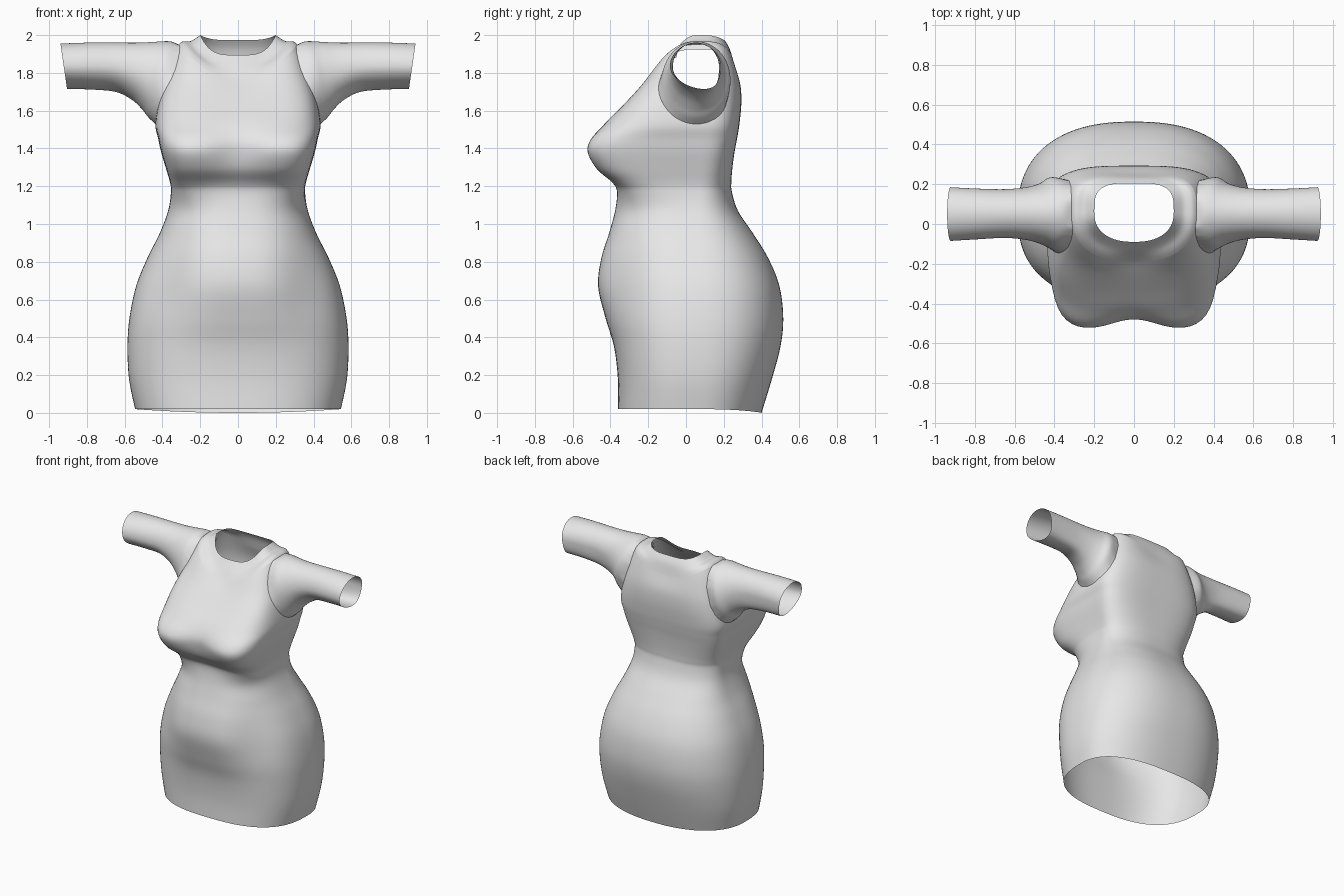
import bpy
import bmesh
import math
from mathutils import Vector
from mathutils.bvhtree import BVHTree

cube = bpy.data.objects.get("Cube")
if cube:
    bpy.data.objects.remove(cube)

SEGMENTS = 112
STEPS = 5

grey = bpy.data.materials.new("light_grey_fabric")
grey.use_nodes = True
colour = (0.8, 0.8, 0.8, 1)
grey.diffuse_color = colour
grey.node_tree.nodes["Principled BSDF"].inputs["Base Color"].default_value = colour


def ramp(value, low, high):
    t = min(1, max(0, (value - low) / (high - low)))
    return t * t * (3 - 2 * t)


def bump(x, width, z, middle, height, power):
    return math.exp(-abs(x / width) ** power - ((z - middle) / height) ** 2)


def spline_rings(keys, steps):
    """Catmull-Rom interpolation between matching key rings."""
    rings = []
    last = len(keys) - 1
    for i in range(last):
        a, b, c, d = (keys[min(last, max(0, i + k))] for k in (-1, 0, 1, 2))
        for step in range(steps):
            t = step / steps
            rings.append([
                0.5 * (2 * q + (r - p) * t + (2 * p - 5 * q + 4 * r - s) * t ** 2
                       + (3 * q - p - 3 * r + s) * t ** 3)
                for p, q, r, s in zip(a, b, c, d)])
    rings.append(keys[-1])
    return rings


def loft(rings):
    bm = bmesh.new()
    rows = [[bm.verts.new(p) for p in ring] for ring in rings]
    for low, high in zip(rows, rows[1:]):
        for i in range(len(low)):
            j = (i + 1) % len(low)
            bm.faces.new((low[i], low[j], high[j], high[i]))
    return bm


def finish(bm, name):
    bmesh.ops.recalc_face_normals(bm, faces=bm.faces[:])
    mesh = bpy.data.meshes.new(name)
    for face in bm.faces:
        face.smooth = True
    bm.to_mesh(mesh)
    bm.free()
    mesh.materials.append(grey)
    obj = bpy.data.objects.new(name, mesh)
    bpy.context.collection.objects.link(obj)
    return obj


def body_ring(z, half_width, front, back, side_lift=0, back_lift=0):
    """Soft box section whose sides and back may sit higher than its front."""
    centre = 0.06
    n_front = (2.65 + 2.6 * ramp(z, 1.08, 1.28) - 1.2 * ramp(z, 1.42, 1.55)
               - 1.7 * ramp(z, 1.6, 1.8))
    n_back = 2.4 + 1.1 * ramp(z, 1.1, 1.5)
    lift_power = 2 + 2 * ramp(z, 1.78, 1.89)
    points = []
    for i in range(SEGMENTS):
        angle = math.tau * i / SEGMENTS
        c, s = math.cos(angle), math.sin(angle)
        n = n_back if s > 0 else n_front
        radius = (abs(c) ** n + abs(s) ** n) ** (-1 / n)
        x = half_width * c * radius
        depth = back - centre if s > 0 else centre - front
        y = centre + depth * s * radius
        base = back_lift if s > 0 else 0
        rise = base + (side_lift - base) * abs(x / half_width) ** lift_power
        if s < 0:
            # Shallow hollow down the middle of the chest, and a rounded belly
            y -= 0.055 * bump(x, 0.16, z, 1.38, 0.12, 2) * s
            y += 0.087 * bump(x, 0.33, z, 0.72, 0.24, 4) * s
        points.append(Vector((x, y, z + rise)))
    return points


# Body from hem to collar seam: front height, half width, front, back, lifts
body_rows = [
    (0.02, 0.545, -0.36, 0.40, 0, -0.02),
    (0.18, 0.577, -0.36, 0.455),
    (0.35, 0.585, -0.373, 0.50),
    (0.50, 0.575, -0.388, 0.515),
    (0.67, 0.54, -0.382, 0.495),
    (0.82, 0.48, -0.375, 0.435),
    (0.95, 0.415, -0.373, 0.355),
    (1.07, 0.37, -0.365, 0.275),
    (1.17, 0.355, -0.365, 0.243),
    (1.22, 0.36, -0.395, 0.24),
    (1.29, 0.38, -0.48, 0.245),
    (1.38, 0.407, -0.532, 0.257),
    (1.45, 0.422, -0.512, 0.27),
    (1.53, 0.438, -0.437, 0.283),
    (1.62, 0.418, -0.34, 0.293, 0.03, 0.02),
    (1.70, 0.38, -0.26, 0.287, 0.08, 0.04),
    (1.77, 0.315, -0.19, 0.255, 0.18, 0.07),
]
# Collar band from its seam to the neck opening
collar_rows = [
    (1.84, 0.25, -0.135, 0.232, 0.128, 0.085),
    (1.895, 0.20, -0.09, 0.205, 0.105, 0.078),
]
rings = spline_rings([body_ring(*row) for row in body_rows + collar_rows], STEPS)
seam = (len(body_rows) - 1) * STEPS
body = loft(rings[:seam + 1])
surface = BVHTree.FromBMesh(body)
finish(loft(rings[seam:]), "collar")


def sleeve_ring(x_top, x_bottom, front, back, top, bottom):
    sag = 0.045 * ramp(x_top, 0.36, 0.65)
    points = []
    for i in range(SEGMENTS):
        angle = math.tau * i / SEGMENTS
        c, s = math.cos(angle), math.sin(angle)
        points.append(Vector((
            x_bottom + (x_top - x_bottom) * (s + 1) / 2,
            (front + back) / 2 + (back - front) / 2 * c + sag * min(0, s) ** 2,
            (top + bottom) / 2 + (top - bottom) / 2 * s)))
    return points


# Sleeve from armhole to cuff: top x, bottom x, front, back, top, bottom
sleeve_rows = [
    (0.315, 0.45, -0.15, 0.26, 1.965, 1.53),
    (0.36, 0.475, -0.125, 0.235, 1.967, 1.565),
    (0.43, 0.51, -0.10, 0.205, 1.965, 1.61),
    (0.52, 0.565, -0.08, 0.185, 1.96, 1.66),
    (0.65, 0.65, -0.07, 0.175, 1.96, 1.70),
    (0.80, 0.78, -0.077, 0.178, 1.96, 1.712),
    (0.94, 0.905, -0.085, 0.185, 1.955, 1.715),
]
sleeve_keys = [sleeve_ring(*row) for row in sleeve_rows]
# Seat the armhole seam on the body
armhole = [surface.find_nearest(p)[0] for p in sleeve_keys[0]]
sleeve_keys[0] = armhole
sleeve_rings = spline_rings(sleeve_keys, STEPS)

for side, name in ((1, "left_sleeve"), (-1, "right_sleeve")):
    finish(loft([[Vector((side * p.x, p.y, p.z)) for p in ring]
                 for ring in sleeve_rings]), name)

# Open the armholes just inside the seam
_, _, front, back, top, bottom = sleeve_rows[0]


def armhole_polar(p):
    u = (2 * p.y - front - back) / (back - front)
    v = (2 * p.z - top - bottom) / (top - bottom)
    return math.hypot(u, v), math.atan2(v, u)


rim = [armhole_polar(p) for p in armhole]


def in_armhole(p):
    radius, angle = armhole_polar(p)
    edge = min(rim, key=lambda q: abs(math.remainder(q[1] - angle, math.tau)))
    return abs(p.x) > 0.2 and radius < 0.92 * edge[0]


holes = [f for f in body.faces if in_armhole(f.calc_center_median())]
bmesh.ops.delete(body, geom=holes, context="FACES")
finish(body, "dress_body")
